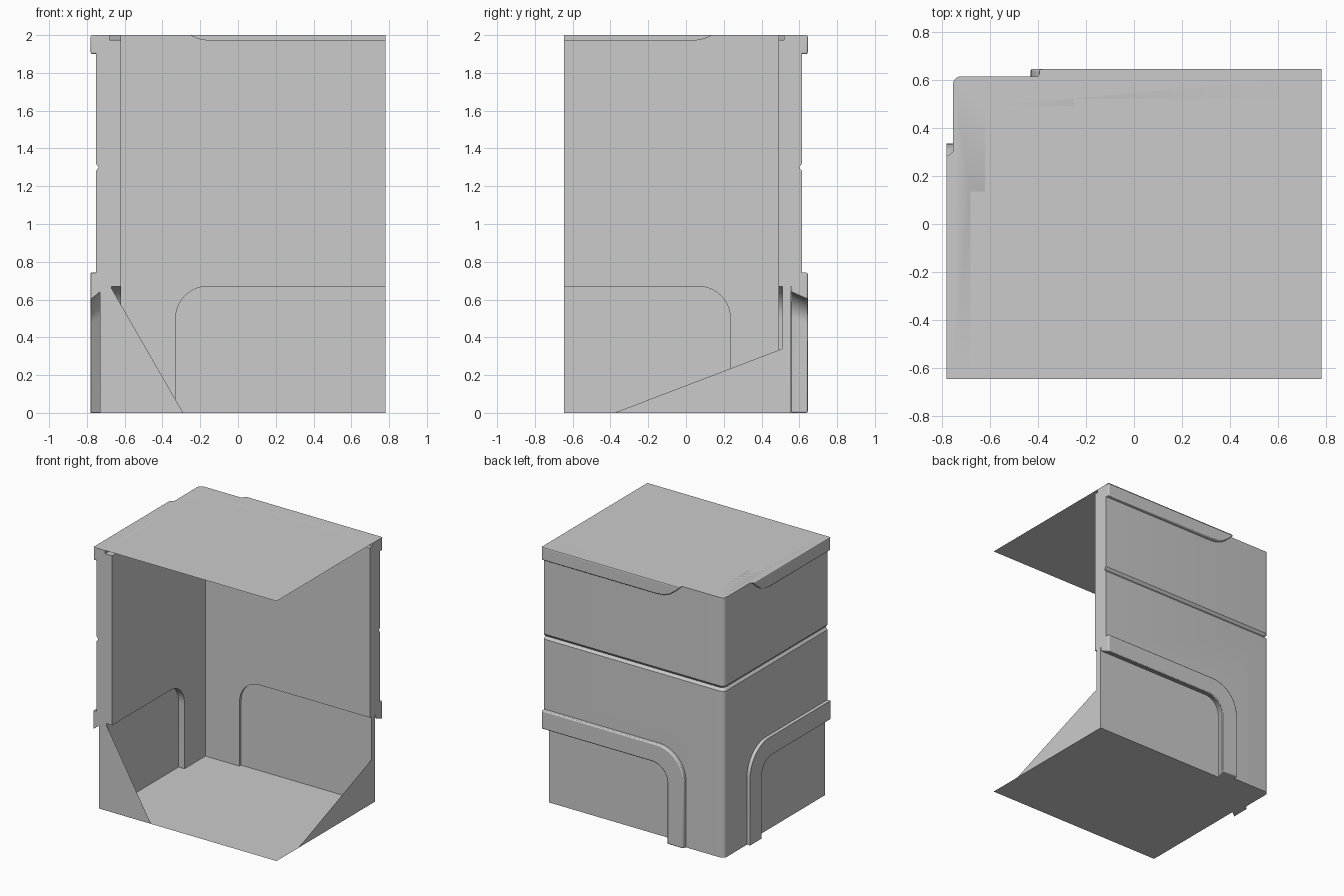
import bpy, bmesh, math

cube = bpy.data.objects.get("Cube")
if cube:
    bpy.data.objects.remove(cube)

# Single plaster grey
GREY = (0.6, 0.6, 0.6, 1)
mat = bpy.data.materials.new("plaster_grey")
mat.use_nodes = True
mat.diffuse_color = GREY
bsdf = next(n for n in mat.node_tree.nodes if n.type == 'BSDF_PRINCIPLED')
bsdf.inputs["Base Color"].default_value = GREY
bsdf.inputs["Roughness"].default_value = 0.8

END_X, END_Y, TOP = 0.78, -0.645, 2.0
parts = []


def finish(name, bm):
    bmesh.ops.recalc_face_normals(bm, faces=bm.faces)
    mesh = bpy.data.meshes.new(name)
    bm.to_mesh(mesh)
    bm.free()
    mesh.materials.append(mat)
    ob = bpy.data.objects.new(name, mesh)
    bpy.context.collection.objects.link(ob)
    parts.append(ob)
    return ob


def loft(name, rings):
    """Closed solid through matching rings of points."""
    bm = bmesh.new()
    loops = [[bm.verts.new(p) for p in ring] for ring in rings]
    n = len(loops[0])
    for a, b in zip(loops, loops[1:]):
        for i in range(n):
            j = (i + 1) % n
            bm.faces.new((a[i], a[j], b[j], b[i]))
    bm.faces.new(loops[0])
    bm.faces.new(loops[-1])
    return finish(name, bm)


def sheet(name, pts):
    bm = bmesh.new()
    bm.faces.new([bm.verts.new(p) for p in pts])
    return finish(name, bm)


# u runs along a wall from its open end to the corner, d is depth
def on_back(u, z, d):
    return (END_X - u, d, z)


def on_side(u, z, d):
    return (d, END_Y + u, z)


def prism(name, place, pts, d0, d1):
    return loft(name, [[place(u, z, d) for u, z in pts] for d in (d0, d1)])


def arch(u, top, r, start=0.0, base=0.0):
    """Half arch line from the open end, round the shoulder, to the ground."""
    pts = [(start, top)]
    for i in range(11):
        a = math.pi / 2 * (1 - i / 10)
        pts.append((u - r + r * math.cos(a), top - r + r * math.sin(a)))
    return pts + [(u, base)]


# Corner wall: L-shaped plan with a rounded corner and a shallow groove
def plan(z, inset):
    x, y, r = -0.753 + inset, 0.614 - inset, 0.035
    ring = [(END_X, 0.49, z), (END_X, y, z)]
    for i in range(7):
        a = math.pi / 2 * (1 + i / 6)
        ring.append((x + r + r * math.cos(a), y - r + r * math.sin(a), z))
    return ring + [(x, END_Y, z), (-0.62, END_Y, z), (-0.62, 0.49, z)]


wall = loft("corner_wall", [plan(0, 0), plan(1.28, 0), plan(1.3, 0.015),
                            plan(1.32, 0), plan(TOP, 0)])


def cut(place, pts, d0, d1):
    cutter = prism("cutter", place, pts, d0, d1)
    cutter.hide_render = True
    mod = wall.modifiers.new("cut", 'BOOLEAN')
    mod.operation, mod.solver, mod.object = 'DIFFERENCE', 'EXACT', cutter
    bpy.context.view_layer.objects.active = wall
    bpy.ops.object.modifier_apply(modifier=mod.name)
    parts.remove(cutter)
    bpy.data.objects.remove(cutter)


# Per wall: placement, arch reach, cornice reach, depths from inside to outside
walls = [
    ("back", on_back, 1.11, 0.98, 0.4, 0.51, 0.52, 0.555, 0.614, 0.645),
    ("side", on_side, 0.88, 0.73, -0.5, -0.67, -0.68, -0.73, -0.753, -0.78),
]
for name, place, reach, cor, inside, niche, slot, panel, face, out in walls:
    # Arched opening and ceiling slot
    cut(place, arch(reach, 0.67, 0.17, -0.1, -0.1) + [(-0.1, -0.1)],
        inside, out * 1.2)
    cut(place, [(-0.1, 1.975), (cor - 0.03, 1.975), (cor + 0.01, 1.982),
                (cor + 0.05, TOP), (cor + 0.05, 2.1), (-0.1, 2.1)],
        inside, slot)

    # Recessed panel filling the arch
    prism(name + "_panel", place, arch(reach, 0.67, 0.17) + [(0, 0)],
          niche, panel)

    # Raised arch trim with a lip that drops towards the outside
    outer = arch(reach + 0.1, 0.742, 0.23)
    rings = []
    for d, lip, height in ((panel, reach, 0.64), (out, reach - 0.04, 0.6)):
        inner = arch(lip, height, 0.13)
        rings.append([place(u, z, d) for u, z in outer + inner[::-1]])
    trim = loft(name + "_arch_trim", rings)

    # Cornice that sweeps up into the roof near the corner
    cornice = prism(name + "_cornice", place,
                    [(0, 1.9), (cor, 1.9), (cor + 0.06, 1.906),
                     (cor + 0.11, 1.925), (cor + 0.15, 1.955),
                     (cor + 0.2, TOP), (0, TOP)], slot, out)
    for ob in (trim, cornice):
        bev = ob.modifiers.new("soft_edges", 'BEVEL')
        bev.width, bev.segments, bev.limit_method = 0.008, 2, 'ANGLE'
        bev.angle_limit = math.radians(50)

# Roof and floor sheets
sheet("roof", [(x, y, TOP) for x, y in (
    (END_X, END_Y), (END_X, 0.645), (-0.38, 0.645), (-0.4, 0.614),
    (-0.72, 0.614), (-0.753, 0.58), (-0.753, 0.3), (-0.78, 0.28),
    (-0.78, END_Y))])
sheet("floor", [(END_X, END_Y, 0), (END_X, 0.555, 0), (-0.73, 0.555, 0),
                (-0.73, END_Y, 0)])

# Triangular braces closing the open ends between panel and floor
sheet("back_brace", [(END_X, 0.51, 0), (END_X, 0.51, 0.34), (END_X, -0.38, 0)])
sheet("side_brace", [(-0.67, END_Y, 0), (-0.67, END_Y, 0.66), (-0.29, END_Y, 0)])

# Smooth the curves, keep the corners crisp
bpy.ops.object.select_all(action='DESELECT')
for ob in parts:
    ob.select_set(True)
bpy.context.view_layer.objects.active = wall
bpy.ops.object.shade_smooth_by_angle(angle=math.radians(35))
